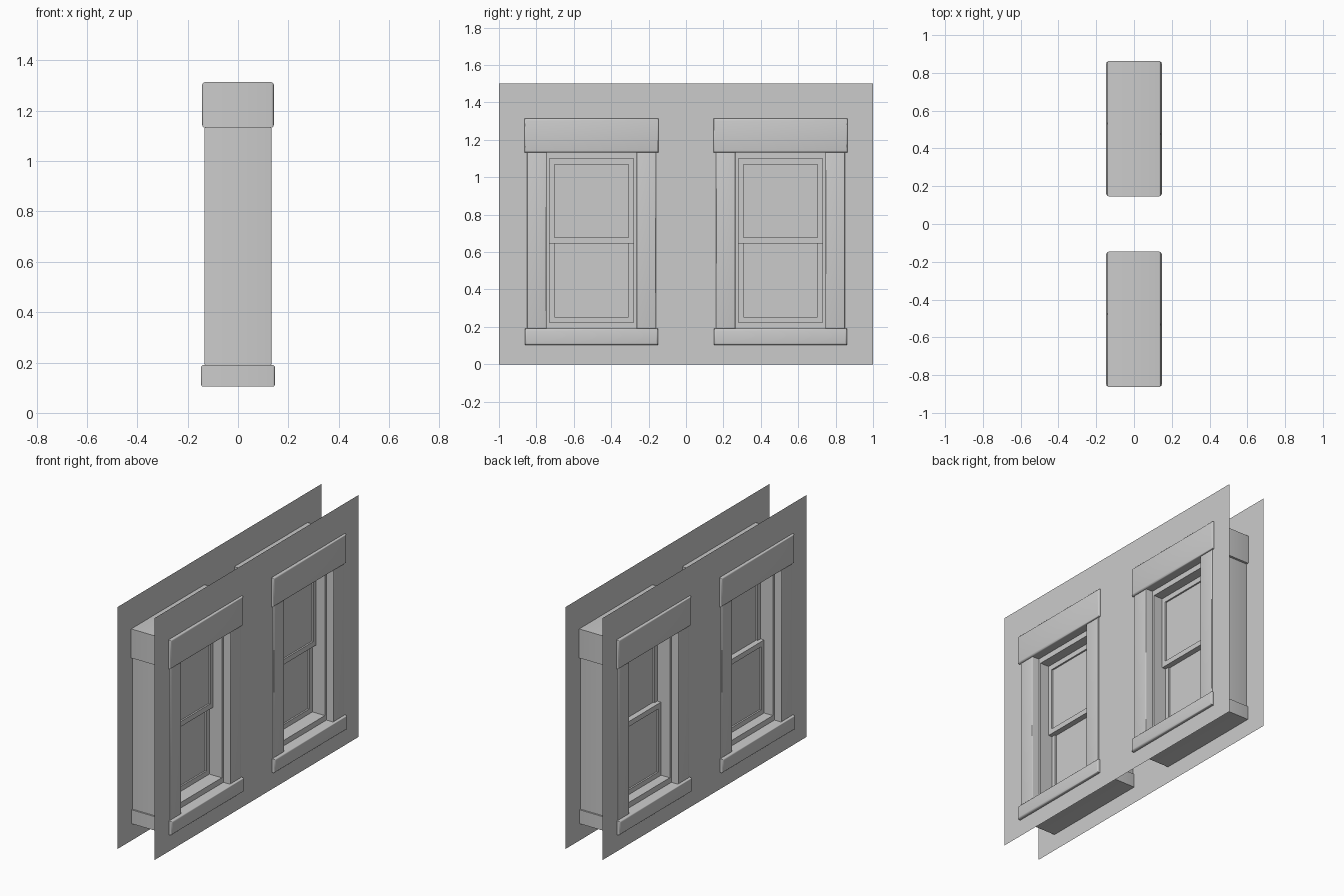
import bpy, bmesh

if "Cube" in bpy.data.objects:
    bpy.data.objects.remove(bpy.data.objects["Cube"])

WALL_X = 0.1275          # half distance between the two wall skins
CENTERS = (-0.505, 0.505)


def finish(name, bm, smooth=False):
    bmesh.ops.recalc_face_normals(bm, faces=bm.faces)
    me = bpy.data.meshes.new(name)
    bm.to_mesh(me)
    bm.free()
    ob = bpy.data.objects.new(name, me)
    bpy.context.collection.objects.link(ob)
    if smooth:
        bpy.ops.object.select_all(action='DESELECT')
        ob.select_set(True)
        bpy.context.view_layer.objects.active = ob
        bpy.ops.object.shade_smooth_by_angle(angle=0.6)
    return ob


def box(name, x, y, z, bevel=0.0):
    """Box from (min, max) ranges; bevel rounds only the rims of the +-x faces."""
    bm = bmesh.new()
    bmesh.ops.create_cube(bm, size=1)
    for v in bm.verts:
        v.co = [r[0] if c < 0 else r[1] for c, r in zip(v.co, (x, y, z))]
    if bevel:
        rim = [e for e in bm.edges if abs(e.verts[0].co.x - e.verts[1].co.x) < 1e-6]
        bmesh.ops.bevel(bm, geom=rim, offset=bevel, segments=3, profile=0.5,
                        affect='EDGES')
    return finish(name, bm, bevel > 0)


def frame(name, x, y, z, side, rail):
    """Rectangular ring in the yz plane, extruded along x."""
    outer = [(y[0], z[0]), (y[1], z[0]), (y[1], z[1]), (y[0], z[1])]
    inner = [(y[0] + side, z[0] + rail), (y[1] - side, z[0] + rail),
             (y[1] - side, z[1] - rail), (y[0] + side, z[1] - rail)]
    bm = bmesh.new()
    o0, i0, o1, i1 = [[bm.verts.new((px, a, b)) for a, b in loop]
                      for px in x for loop in (outer, inner)]
    for k in range(4):
        n = (k + 1) % 4
        for p, q in ((o0, i0), (i0, i1), (i1, o1), (o1, o0)):
            bm.faces.new((p[k], p[n], q[n], q[k]))
    return finish(name, bm)


def wall(name, x):
    """Single-skin wall with two window openings."""
    ys = [-1.0] + [c + s for c in CENTERS for s in (-0.342, 0.342)] + [1.0]
    zs = [0.0, 0.15, 1.2, 1.5]
    bm = bmesh.new()
    grid = [[bm.verts.new((x, y, z)) for z in zs] for y in ys]
    for i in range(5):
        for j in range(3):
            if not (i in (1, 3) and j == 1):
                bm.faces.new((grid[i][j], grid[i + 1][j],
                              grid[i + 1][j + 1], grid[i][j + 1]))
    return finish(name, bm)


# Inner and outer wall skins
wall("wall_outer", WALL_X)
wall("wall_inner", -WALL_X)

for tag, c in zip(("left", "right"), CENTERS):
    # Trim passing through the wall
    box(f"header_{tag}", (-0.142, 0.142), (c - 0.359, c + 0.359), (1.133, 1.313), 0.01)
    box(f"sill_{tag}", (-0.147, 0.147), (c - 0.355, c + 0.355), (0.104, 0.19), 0.01)
    for s, side in ((-1, "a"), (1, "b")):
        y = sorted((c + s * 0.2405, c + s * 0.345))
        box(f"jamb_{tag}_{side}", (-0.134, 0.134), y, (0.19, 1.133), 0.006)

    # Lining inside the trim
    frame(f"lining_{tag}", (-0.085, 0.085), (c - 0.2405, c + 0.2405),
          (0.19, 1.133), 0.016, 0.034)

    # Two sliding sashes with their panes
    for part, x0, z in (("upper", 0.0, (0.645, 1.099)), ("lower", -0.025, (0.222, 0.677))):
        y = (c - 0.2245, c + 0.2245)
        frame(f"sash_{part}_{tag}", (x0, x0 + 0.025), y, z, 0.027, 0.032)
        box(f"pane_{part}_{tag}", (x0 + 0.010, x0 + 0.015),
            (c - 0.198, c + 0.198), (z[0] + 0.031, z[1] - 0.031))
